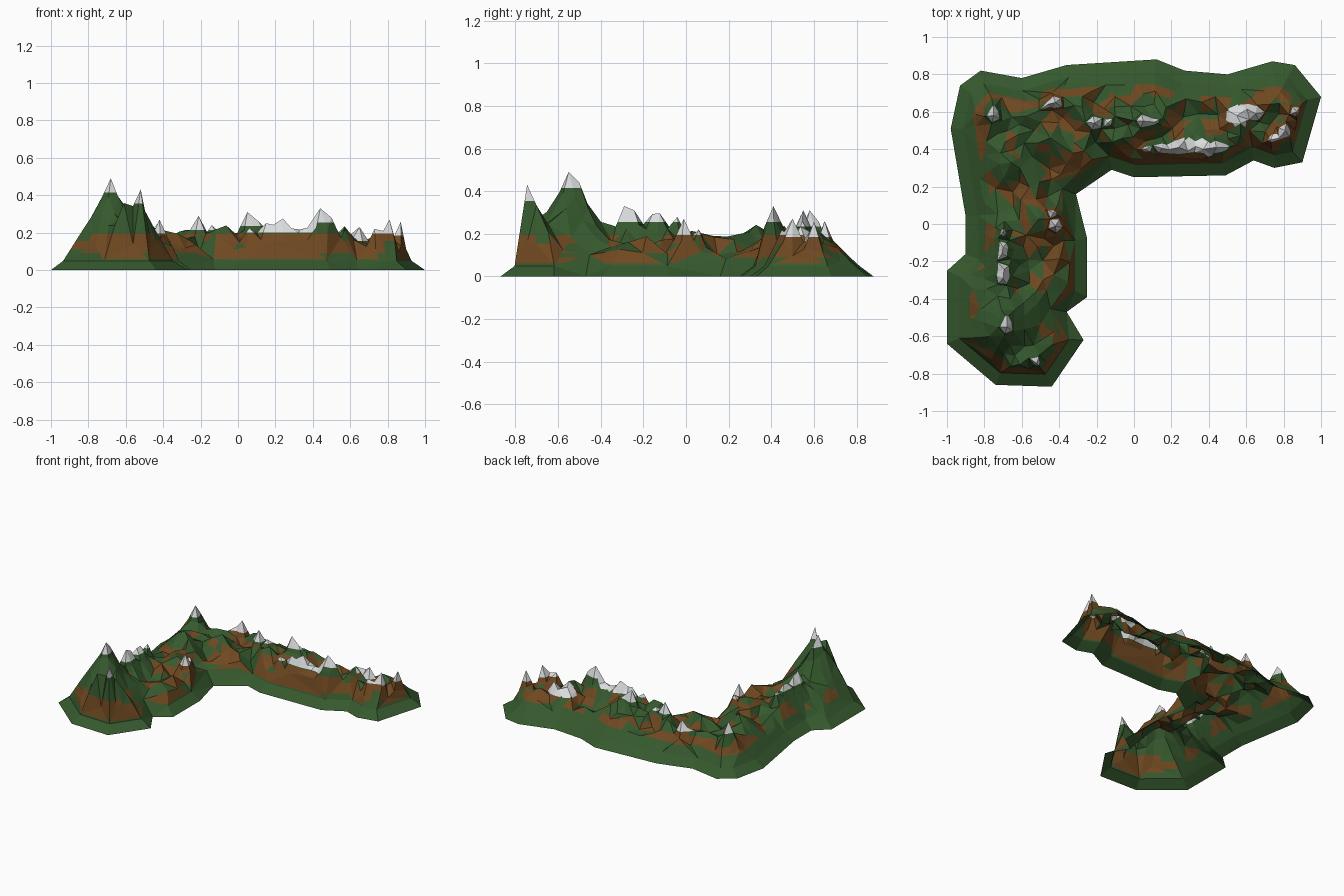
import bpy, bmesh, math, random
from mathutils import Vector, noise, geometry

if "Cube" in bpy.data.objects:
    bpy.data.objects.remove(bpy.data.objects["Cube"])

random.seed(4)

# Footprint of the L-shaped range
OUT = [Vector(p) for p in [
    (-.98, .51), (-.93, .74), (-.82, .82), (-.6, .78), (-.36, .85), (.12, .88),
    (.27, .82), (.5, .8), (.74, .87), (.86, .85), (1, .68), (.9, .33), (.75, .3),
    (.64, .34), (.49, .26), (0, .25), (-.12, .29), (-.31, .16), (-.25, -.08),
    (-.25, -.39), (-.36, -.47), (-.27, -.62), (-.44, -.87), (-.74, -.86),
    (-1, -.64), (-1, -.25), (-.9, -.16), (-.9, .04)]]
N = len(OUT)

# Snowy ridges: summit x, y, z and the lower end x, y
RIDGES = [
    (-.68, -.55, .49, -.68, -.50), (-.52, -.745, .43, -.61, -.75),
    (-.70, -.29, .33, -.70, -.04), (-.42, -.01, .27, -.43, .06),
    (-.75, .58, .31, -.75, .62), (-.42, .65, .26, -.46, .64),
    (-.21, .54, .29, -.14, .54), (.05, .55, .31, .11, .545),
    (.24, .41, .275, .06, .40), (.24, .41, .275, .37, .40),
    (.44, .41, .33, .50, .41), (.65, .59, .23, .55, .58),
    (.81, .50, .27, .73, .45), (.87, .60, .26, .86, .50)]
DROP, SNOW = .05, .075


def edge_info(p):
    """distance to the outline and the nearest outline point"""
    best = (9, None)
    for i in range(N):
        a, b = OUT[i], OUT[(i + 1) % N]
        t = max(0, min(1, (p - a).dot(b - a) / (b - a).length_squared))
        q = a.lerp(b, t)
        best = min(best, ((p - q).length, q), key=lambda e: e[0])
    return best


def inside(p):
    odd = False
    for i in range(N):
        a, b = OUT[i], OUT[(i + 1) % N]
        if (a.y > p.y) != (b.y > p.y) and p.x < a.x + (p.y - a.y) * (b.x - a.x) / (b.y - a.y):
            odd = not odd
    return odd


def outer(q):
    return q.x < -.85 or q.y > .72


def ridge_at(p, r):
    """distance to a ridge line and its crest height there"""
    a, b = Vector(r[0:2]), Vector(r[3:5])
    t = max(0, min(1, (p - a).dot(b - a) / (b - a).length_squared))
    return (p - a.lerp(b, t)).length, r[2] - t * DROP


def height(p):
    d, q = edge_info(p)
    if d < .002:
        return 0
    if d < .075:
        return d * .75
    n = noise.noise(Vector((p.x * 8, p.y * 8, 2)))
    floor = max(.07, .15 + .15 * n) + (.02 if outer(q) else 0)
    z = min(.045 + (d - .06) * (1.0 if outer(q) else 2.0), floor)
    for r in RIDGES:
        dist, top = ridge_at(p, r)
        # steep tip, gentler skirt; tall peaks are broader
        fall = 2.1 * min(dist, .05) + 1.5 * max(0, dist - .05)
        cap = .05 + (d - .06) * 2.2 if outer(q) else .05 + (d - .08) * 9
        z = max(z, min(top - fall, cap))
    return z


# Plan points: outline, foot ring, ridge lines and flanks, scattered fill
pts = list(OUT)
for i in range(N):
    e1, e2 = (OUT[i] - OUT[i - 1]).normalized(), (OUT[(i + 1) % N] - OUT[i]).normalized()
    m = Vector((e1.y + e2.y, -e1.x - e2.x)).normalized()
    pts.append(OUT[i] + m * .065 / max(.6, m.dot(Vector((e1.y, -e1.x)))))
edges = [(s + i, s + (i + 1) % N) for s in (0, N) for i in range(N)]
crest, flank = [], []
for r in RIDGES:
    a, b = Vector(r[0:2]), Vector(r[3:5])
    crest += [a, b]
    steps = max(1, round((b - a).length / .09))
    for k in range(steps + 1):
        c = a.lerp(b, k / steps)
        flank.append(c)
        turn = random.random() * math.tau
        for rad in (.05, .1):
            for j in range(5):
                ang = turn + rad * 9 + j * math.tau / 5
                flank.append(c + Vector((math.cos(ang), math.sin(ang))) * rad * random.uniform(.9, 1.1))
fill = [Vector((random.uniform(-1, 1), random.uniform(-.9, .9))) for _ in range(4000)]
for group, gap in ((crest, .01), (flank, .034), (fill, .055)):
    for p in group:
        if inside(p) and edge_info(p)[0] > .085 and all((p - o).length > gap for o in pts):
            pts.append(p)

verts, _, faces = geometry.delaunay_2d_cdt(pts, edges, [], 0, 1e-5)[:3]

bm = bmesh.new()
bv = [bm.verts.new((v.x, v.y, height(Vector(v)))) for v in verts]
for f in faces:
    if inside(sum((Vector(verts[i]) for i in f), Vector((0, 0))) / len(f)):
        bm.faces.new([bv[i] for i in f])
bmesh.ops.recalc_face_normals(bm, faces=bm.faces)
if sum(f.normal.z for f in bm.faces) < 0:
    bmesh.ops.reverse_faces(bm, faces=bm.faces)


def cut(z, keep=lambda f: True):
    fs = [f for f in bm.faces if keep(f)]
    geom = fs + list({e for f in fs for e in f.edges}) + list({v for f in fs for v in f.verts})
    bmesh.ops.bisect_plane(bm, geom=geom, plane_co=(0, 0, z), plane_no=(0, 0, 1), dist=1e-4)


def near(f, r, reach):
    return ridge_at(f.calc_center_median().xy, r)[0] < reach


# Crisp colour boundaries: rock bands everywhere, snow lines round each peak
for z in (.06, .09, .11, .155, .195):
    cut(z)
for r in RIDGES:
    cut(r[2] - SNOW, lambda f: near(f, r, .08))

# Colour rule: 0 grass, 1 rock, 2 snow
bm.normal_update()
for f in bm.faces:
    c = f.calc_center_median()
    f.smooth = False
    d, q = edge_info(c.xy)
    n = noise.noise(Vector((c.x * 8, c.y * 8, 7)))
    if outer(q) and d < .3:
        rock = .11 < c.z < (.195 if n > .15 else .155) and n > -.15
    else:
        steep = f.normal.z < .6
        lo, hi = (.06 if n > -.1 else .09), (.195 if n > -.25 else .155)
        rock = lo < c.z < hi and d > .07 and n > (-.3 if steep else .0)
    if rock:
        f.material_index = 1
    if any(near(f, r, .05) and c.z > r[2] - SNOW for r in RIDGES):
        f.material_index = 2

me = bpy.data.meshes.new("mountain_range")
bm.to_mesh(me)
bm.free()
ob = bpy.data.objects.new("mountain_range", me)
bpy.context.collection.objects.link(ob)
for name, col in (("forest_green", (.036, .1, .027)), ("rock_brown", (.16, .066, .015)),
                  ("snow_white", (.7, .71, .72))):
    mat = bpy.data.materials.new(name)
    mat.diffuse_color = (*col, 1)
    mat.use_nodes = True
    mat.node_tree.nodes["Principled BSDF"].inputs["Base Color"].default_value = mat.diffuse_color
    me.materials.append(mat)
